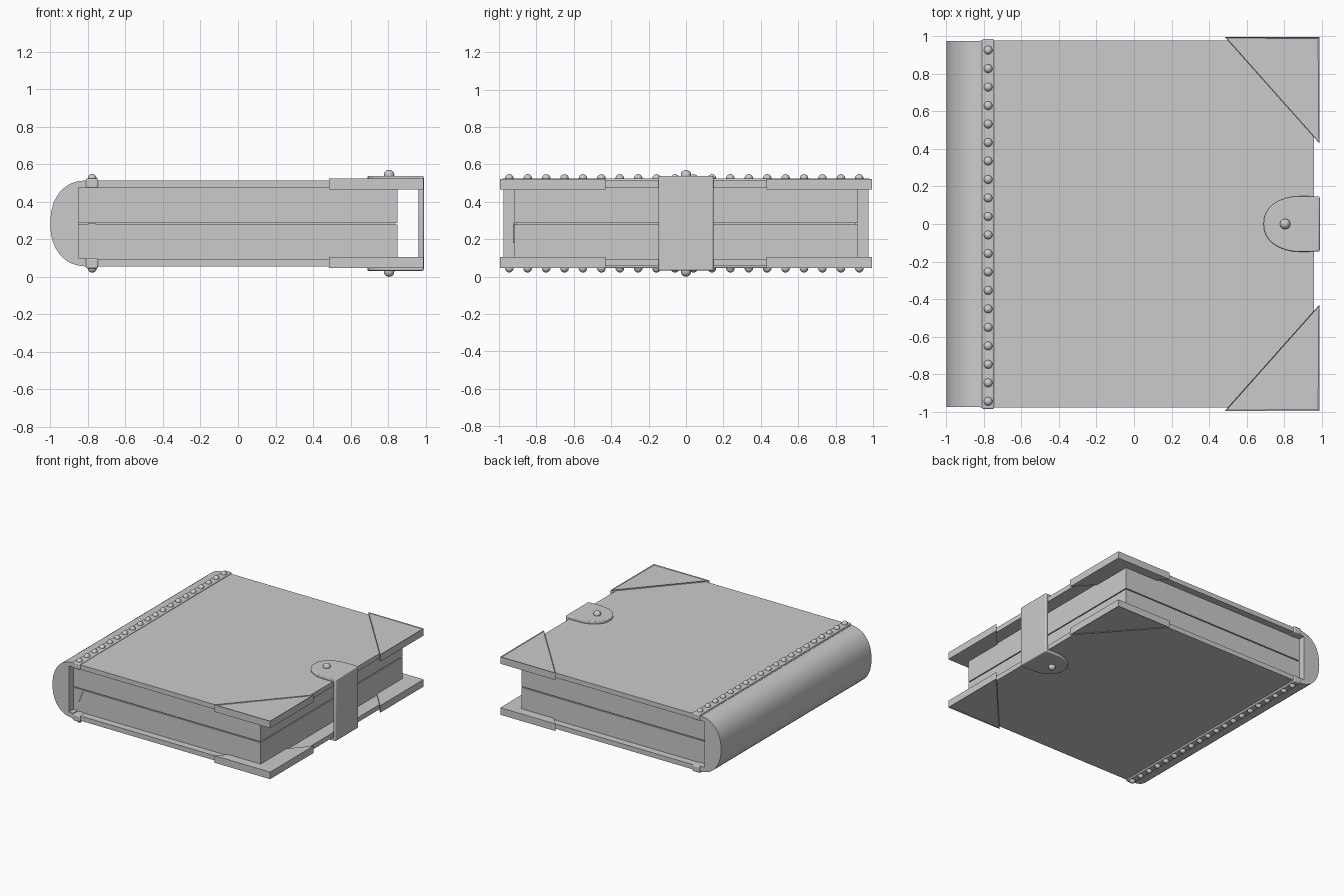
import bpy, bmesh, math
from mathutils import Vector

if "Cube" in bpy.data.objects:
    bpy.data.objects.remove(bpy.data.objects["Cube"])

MID = 0.285  # height of the book's horizontal mirror plane


def finish(name, bm, bevel=0.0, smooth=True):
    bmesh.ops.recalc_face_normals(bm, faces=bm.faces)
    me = bpy.data.meshes.new(name)
    bm.to_mesh(me)
    bm.free()
    ob = bpy.data.objects.new(name, me)
    bpy.context.collection.objects.link(ob)
    if bevel:
        m = ob.modifiers.new("bevel", "BEVEL")
        m.width, m.segments, m.limit_method = bevel, 3, "ANGLE"
    if smooth:
        bpy.ops.object.select_all(action="DESELECT")
        bpy.context.view_layer.objects.active = ob
        ob.select_set(True)
        bpy.ops.object.shade_smooth_by_angle(angle=math.radians(35))
    return ob


def prism(points, offset):
    """Closed prism from a 3D outline swept along offset."""
    bm = bmesh.new()
    face = bm.faces.new([bm.verts.new(p) for p in points])
    ret = bmesh.ops.extrude_face_region(bm, geom=[face], use_keep_orig=True)
    moved = [g for g in ret["geom"] if isinstance(g, bmesh.types.BMVert)]
    bmesh.ops.translate(bm, vec=Vector(offset), verts=moved)
    bmesh.ops.recalc_face_normals(bm, faces=bm.faces)
    return bm


def box(name, x0, x1, y0, y1, z0, z1, bevel=0.0):
    pts = [(x0, y0, z0), (x1, y0, z0), (x1, y1, z0), (x0, y1, z0)]
    return finish(name, prism(pts, (0, 0, z1 - z0)), bevel, bevel > 0)


def rivets(name, places, r, z):
    bm = bmesh.new()
    for x, y in places:
        made = bmesh.ops.create_uvsphere(bm, u_segments=16, v_segments=10, radius=r)
        bmesh.ops.translate(bm, vec=(x, y, z), verts=made["verts"])
    return finish(name, bm)


# Rounded spine
spine = []
for i in range(25):
    a = math.radians(90 + 180 * i / 24)
    c, s = abs(math.cos(a)) ** 0.9, math.sin(a)
    z = MID + math.copysign(abs(s) ** 0.9, s) * 0.228 if abs(s) > 1e-6 else MID
    spine.append((-0.81 - 0.19 * c, -0.975, z))
spine += [(-0.81, -0.975, 0.10), (-0.85, -0.975, 0.10),
          (-0.85, -0.975, 0.475), (-0.81, -0.975, 0.475)]
finish("spine", prism(spine, (0, 1.95, 0)))

# Page blocks with a thin parting line between them
box("lower_pages", -0.86, 0.85, -0.92, 0.92, 0.095, MID - 0.005)
box("upper_pages", -0.86, 0.85, -0.92, 0.92, MID + 0.003, 0.48)
box("page_core", -0.86, 0.84, -0.91, 0.91, 0.2, 0.4)
fold = [(-0.80, -0.918, MID), (-0.755, -0.918, MID), (-0.795, -0.918, 0.18)]
finish("page_fold", prism(fold, (0, -0.006, 0)), smooth=False)

# Parts that repeat on the upper (+1) and lower (-1) side
for side, tag in ((1, "upper"), (-1, "lower")):
    def h(d):
        return MID + side * d

    # Cover board
    box(tag + "_cover", -0.82, 0.96, -0.977, 0.977, h(0.190), h(0.229))

    # Binding band and its row of rivets
    box(tag + "_band", -0.81, -0.745, -0.985, 0.985, h(0.187), h(0.240), 0.008)
    rivets(tag + "_band_rivets",
           [(-0.777, -0.945 + 0.0985 * i) for i in range(20)], 0.023, h(0.240))

    # Triangular corner guards with a raised rim
    for e, end in ((-1, "front"), (1, "back")):
        tri = [(0.485, e * 0.995, h(0.180)), (0.988, e * 0.995, h(0.180)),
               (0.988, e * 0.43, h(0.180))]
        bm = prism(tri, (0, 0, side * 0.058))
        outer = [f for f in bm.faces if abs(f.normal.z) > 0.9
                 and abs(f.calc_center_median().z - MID) > 0.21]
        bmesh.ops.inset_region(bm, faces=outer, thickness=0.010)
        bmesh.ops.translate(bm, vec=(0, 0, -side * 0.005),
                            verts=list({v for f in outer for v in f.verts}))
        finish(tag + "_" + end + "_corner", bm, smooth=False)

    # Clasp tab with a rounded tip, and its rivet
    tab = [(0.985, -0.145, h(0.228)), (0.93, -0.148, h(0.228))]
    for i in range(17):
        a = math.radians(-90 + 180 * i / 16)
        tab.append((0.88 - 0.19 * math.cos(a), 0.148 * math.copysign(
            abs(math.sin(a)) ** 0.9, a), h(0.228)))
    tab += [(0.93, 0.148, h(0.228)), (0.985, 0.145, h(0.228))]
    finish(tag + "_clasp_tab", prism(tab, (0, 0, side * 0.025)), 0.006)
    rivets(tag + "_clasp_rivet", [(0.805, 0)], 0.028, h(0.257))

# Upright part of the clasp across the page opening
box("clasp_strap", 0.963, 0.99, -0.147, 0.147, MID - 0.253, MID + 0.253, 0.009)
